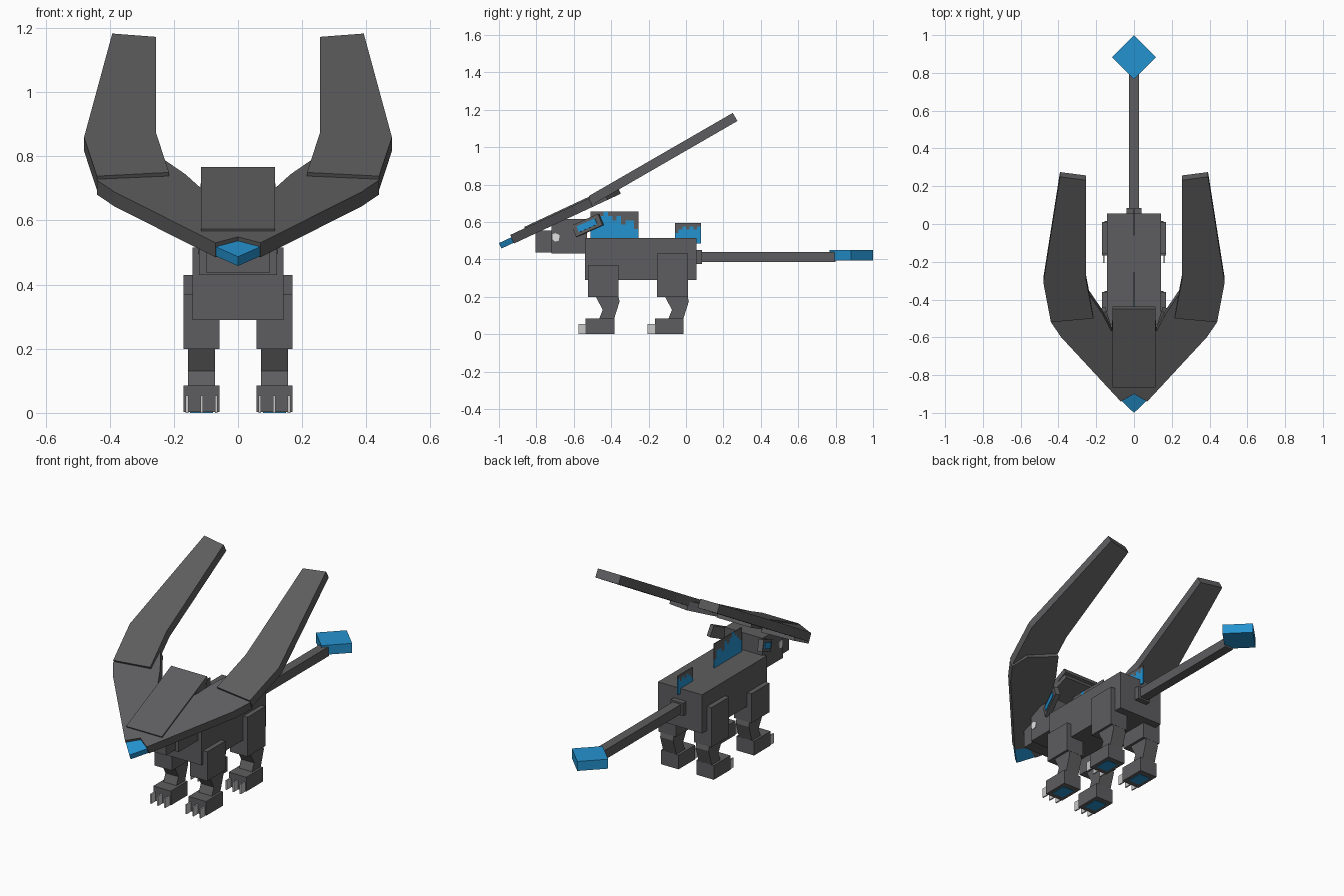
import bpy, bmesh, math
from mathutils import Matrix, Vector

cube = bpy.data.objects.get("Cube")
if cube:
    bpy.data.objects.remove(cube, do_unlink=True)


def material(name, r, g, b):
    m = bpy.data.materials.new(name)
    m.use_nodes = True
    m.diffuse_color = (r, g, b, 1)
    node = next(n for n in m.node_tree.nodes if n.type == 'BSDF_PRINCIPLED')
    node.inputs["Base Color"].default_value = (r, g, b, 1)
    return m


GREY = material("dark grey hide", 0.11, 0.11, 0.115)
BLUE = material("bright blue", 0.018, 0.29, 0.63)
CLAW = material("pale claw", 0.58, 0.58, 0.58)
WHITE = material("eye white", 0.75, 0.75, 0.75)


def finish(bm, name, *mats):
    bmesh.ops.recalc_face_normals(bm, faces=bm.faces)
    mesh = bpy.data.meshes.new(name)
    bm.to_mesh(mesh)
    bm.free()
    ob = bpy.data.objects.new(name, mesh)
    bpy.context.collection.objects.link(ob)
    for m in mats:
        mesh.materials.append(m)
    return ob


def box(name, x, y, z, mat=GREY):
    """Box from (low, high) ranges."""
    bm = bmesh.new()
    bmesh.ops.create_cube(bm, size=1)
    for v in bm.verts:
        v.co = [r[0] + (c + 0.5) * (r[1] - r[0]) for r, c in zip((x, y, z), v.co)]
    return finish(bm, name, mat)


def prism(name, points, offset, mat=GREY):
    """Closed outline extruded along an offset."""
    bm = bmesh.new()
    face = bm.faces.new([bm.verts.new(p) for p in points])
    out = bmesh.ops.extrude_face_region(bm, geom=[face])
    moved = [g for g in out["geom"] if isinstance(g, bmesh.types.BMVert)]
    bmesh.ops.translate(bm, verts=moved, vec=offset)
    return finish(bm, name, mat)


def slab(name, outline, y0, z0, degrees, thick, mat=GREY):
    """Plan outline laid on a plane rising to the back, thickened downwards."""
    a = math.radians(degrees)
    pts = [(x, y, z0 + (y - y0) * math.tan(a)) for x, y in outline]
    return prism(name, pts, Vector((0, math.sin(a), -math.cos(a))) * thick, mat)


def both(outline):
    """Close a right-hand half outline with its mirror image."""
    return outline + [(-x, y) for x, y in reversed(outline) if x > 0]


# Torso and head
box("torso", (-.142, .142), (-.54, .055), (.29, .515))
box("head", (-.122, .122), (-.72, -.53), (.43, .615))
box("snout", (-.1, .1), (-.805, -.7), (.437, .555))

# Crest: front shield, raised centre plate and blue beak
slab("crest_shield", both([(0, -.9), (.07, -.94), (.385, -.6), (.44, -.52), (.4, -.44),
                           (.24, -.37), (.165, -.48), (.118, -.57), (.11, -.46)]),
     -.93, .535, 25, .05)
slab("crest_plate", both([(.115, -.865), (.115, -.45)]), -.93, .543, 25, .03)
slab("crest_beak", both([(0, -1), (.068, -.935), (0, -.87)]), -1, .487, 25, .032, BLUE)

for side, label in ((1, "left"), (-1, "right")):
    # Swept horn
    horn = [(.44, -.52), (.48, -.31), (.392, .25), (.255, .232), (.255, -.29), (.215, -.5)]
    slab(label + "_horn", [(x * side, y) for x, y in horn], .245, 1.18, 30, .05)

    # Ear, tilted back and flared outwards
    pose = (Matrix.Translation((.14 * side, -.525, .582))
            @ Matrix.Rotation(-.3 * side, 4, 'Z') @ Matrix.Rotation(.4, 4, 'X'))
    ear = box(label + "_ear", (-.014, .014), (-.08, .08), (-.033, .033))
    inner = box(label + "_ear_inner", (-.003, .003), (-.055, .055), (-.017, .017), BLUE)
    ear.matrix_world = pose
    inner.matrix_world = pose @ Matrix.Translation((.015 * side, 0, 0))

    # Eye
    eye = [(-.715, .51), (-.7, .495), (-.68, .5), (-.675, .53), (-.7, .54), (-.715, .535)]
    prism(label + "_eye", [(.12 * side, y, z) for y, z in eye], (.005 * side, 0, 0), WHITE)

    # Legs
    def span(low, high):
        return tuple(sorted((low * side, high * side)))

    for place, shift, top in (("front", 0, .37), ("back", .37, .43)):
        leg = label + "_" + place
        box(leg + "_thigh", span(.057, .17), (shift - .525, shift - .36), (.2, top))
        shin = [(-.485, .205), (-.362, .205), (-.355, .175), (-.385, .08),
                (-.465, .08), (-.445, .13)]
        prism(leg + "_shin", [(.072 * side, y + shift, z) for y, z in shin],
              (.084 * side, 0, 0))
        box(leg + "_foot", span(.057, .17), (shift - .536, shift - .383), (.002, .085))
        box(leg + "_pad", span(.078, .149), (shift - .505, shift - .415), (0, .004), BLUE)
        for i in range(3):
            x = .068 + i * .0455
            box(f"{leg}_claw_{i + 1}", span(x - .004, x + .004),
                (shift - .576, shift - .535), (0, .055), CLAW)

# Tail
box("tail_base", (-.04, .04), (.05, .085), (.375, .45))
box("tail", (-.027, .027), (.08, .8), (.385, .44))
prism("tail_tip", [(.117, .883, .395), (0, 1, .395), (-.117, .883, .395), (0, .766, .395)],
      (0, 0, .055), BLUE)


def fin(name, y, z, rows, heights):
    """Thin upright fin; each column is blue up to its height."""
    cols = len(heights)
    bm = bmesh.new()
    bmesh.ops.create_grid(bm, x_segments=cols, y_segments=rows, size=.5)
    for f in bm.faces:
        c = f.calc_center_median()
        col, row = int((c.x + .5) * cols), int((c.y + .5) * rows)
        f.material_index = int(row < heights[col])
    for v in bm.verts:
        v.co = (0, y[0] + (v.co.x + .5) * (y[1] - y[0]), z[0] + (v.co.y + .5) * (z[1] - z[0]))
    ob = finish(bm, name, GREY, BLUE)
    mod = ob.modifiers.new("thickness", 'SOLIDIFY')
    mod.thickness = .006
    mod.offset = 0


fin("shoulder_fin", (-.51, -.255), (.515, .655), 6, [3, 4, 5, 6, 5, 4, 5, 3, 4, 4, 2])
fin("hip_fin", (-.06, .08), (.485, .595), 6, [3, 4, 5, 4, 5, 4, 5])
